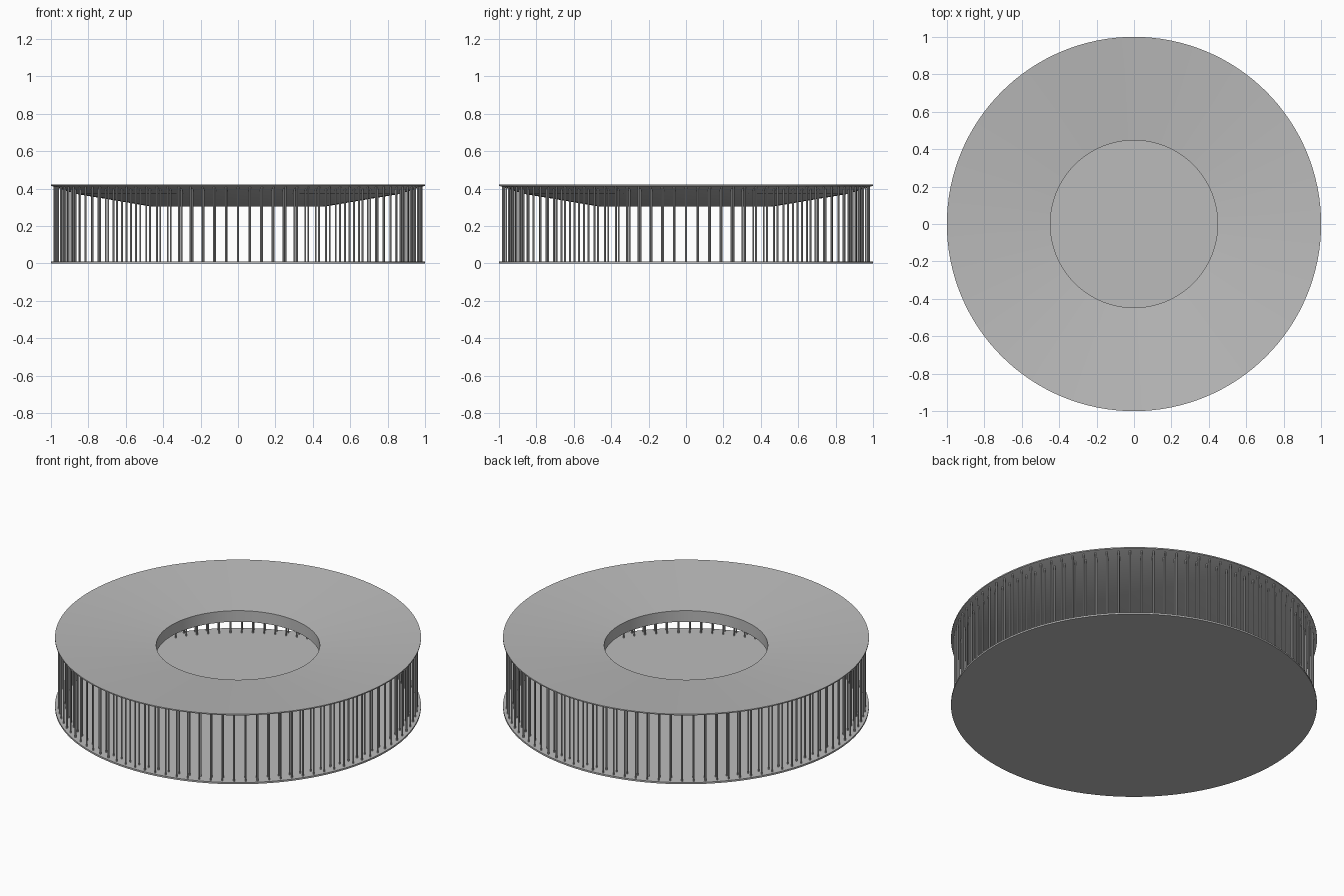
import bpy, bmesh
from math import cos, sin, tau, radians
from mathutils import Matrix

cube = bpy.data.objects.get("Cube")
if cube:
    bpy.data.objects.remove(cube, do_unlink=True)

grey = bpy.data.materials.new("grey")
grey.use_nodes = True
colour = (0.5, 0.5, 0.5, 1)
grey.diffuse_color = colour
grey.node_tree.nodes["Principled BSDF"].inputs["Base Color"].default_value = colour

SEGMENTS = 128
COLUMNS = 96


def finish(name, bm):
    bmesh.ops.recalc_face_normals(bm, faces=bm.faces)
    mesh = bpy.data.meshes.new(name)
    bm.to_mesh(mesh)
    bm.free()
    mesh.materials.append(grey)
    obj = bpy.data.objects.new(name, mesh)
    bpy.context.collection.objects.link(obj)
    bpy.ops.object.select_all(action="DESELECT")
    obj.select_set(True)
    bpy.context.view_layer.objects.active = obj
    bpy.ops.object.shade_smooth_by_angle(angle=radians(30))
    return obj


def lathe(name, profile):
    """Revolve a closed (radius, height) profile around z."""
    bm = bmesh.new()
    rings = [[bm.verts.new((r * cos(tau * i / SEGMENTS), r * sin(tau * i / SEGMENTS), z))
              for i in range(SEGMENTS)] for r, z in profile]
    for a, b in zip(rings, rings[1:] + rings[:1]):
        for i in range(SEGMENTS):
            j = (i + 1) % SEGMENTS
            bm.faces.new((a[i], a[j], b[j], b[i]))
    return finish(name, bm)


def colonnade(name, radius, bottom, top):
    """Ring of slender round columns."""
    bm = bmesh.new()
    for i in range(COLUMNS):
        a = tau * i / COLUMNS
        place = Matrix.Translation((radius * cos(a), radius * sin(a), (bottom + top) / 2))
        bmesh.ops.create_cone(bm, cap_ends=True, segments=10, radius1=0.005, radius2=0.005,
                              depth=top - bottom, matrix=place)
    return finish(name, bm)


# Thin floor disc
bm = bmesh.new()
bmesh.ops.create_cone(bm, cap_ends=True, segments=SEGMENTS, radius1=1, radius2=1,
                      depth=0.01, matrix=Matrix.Translation((0, 0, 0.005)))
finish("floor", bm)

# Roof ring: dips toward the open centre, with a two-slope underside
lathe("roof", [(1, 0.422), (0.447, 0.372), (0.447, 0.305), (0.47, 0.305),
               (0.87, 0.372), (1, 0.415)])

# Two concentric rings of columns
colonnade("outer_columns", 0.98, 0.01, 0.41)
colonnade("inner_columns", 0.94, 0.01, 0.397)
